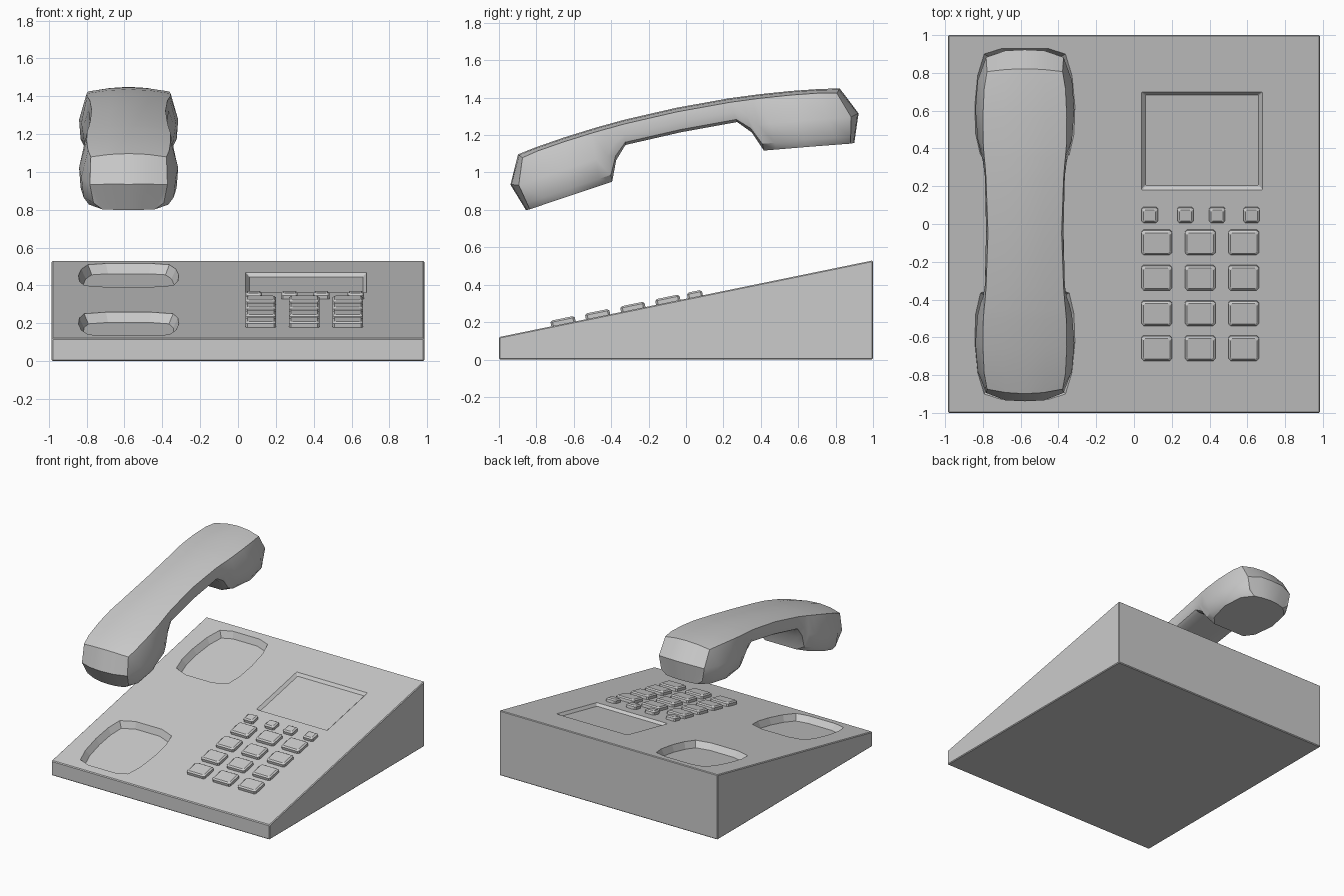
import bpy, bmesh, math
from mathutils import Vector

if "Cube" in bpy.data.objects:
    bpy.data.objects.remove(bpy.data.objects["Cube"])

SLOPE = math.atan(0.205)
COS = math.cos(SLOPE)


def make(name, bm, smooth=None):
    bmesh.ops.recalc_face_normals(bm, faces=bm.faces)
    me = bpy.data.meshes.new(name)
    bm.to_mesh(me)
    bm.free()
    ob = bpy.data.objects.new(name, me)
    bpy.context.collection.objects.link(ob)
    bpy.ops.object.select_all(action='DESELECT')
    ob.select_set(True)
    bpy.context.view_layer.objects.active = ob
    if smooth:
        bpy.ops.object.shade_smooth_by_angle(angle=math.radians(smooth))
    return ob


def on_deck(ob):
    ob.location = (0, 0, 0.325)
    ob.rotation_euler = (SLOPE, 0, 0)
    return ob


def prism(bm, cx, cy, outline, levels):
    """Stack copies of an outline at (height, inset) levels and close the ends."""
    hx = max(abs(p[0]) for p in outline)
    hy = max(abs(p[1]) for p in outline)
    rings = []
    for h, inset in levels:
        rings.append([bm.verts.new((cx + x * (hx - inset) / hx,
                                    (cy + y * (hy - inset) / hy) / COS, h))
                      for x, y in outline])
    n = len(outline)
    for a, b in zip(rings, rings[1:]):
        for i in range(n):
            j = (i + 1) % n
            bm.faces.new((a[i], a[j], b[j], b[i]))
    bm.faces.new(rings[0])
    bm.faces.new(rings[-1])


def rect(hx, hy, c):
    return [(hx - c, -hy), (hx, c - hy), (hx, hy - c), (hx - c, hy),
            (c - hx, hy), (-hx, hy - c), (-hx, c - hy), (c - hx, -hy)]


# Wedge body
bm = bmesh.new()
ends = []
for x in (-0.985, 0.985):
    ends.append([bm.verts.new((x, y, z)) for y, z in
                 ((-1, 0), (1, 0), (1, 0.53), (-1, 0.12))])
for i in range(4):
    j = (i + 1) % 4
    bm.faces.new((ends[0][i], ends[0][j], ends[1][j], ends[1][i]))
bm.faces.new(ends[0])
bm.faces.new(ends[1])
bmesh.ops.recalc_face_normals(bm, faces=bm.faces)
bmesh.ops.bevel(bm, geom=bm.edges[:], offset=0.006, segments=1, affect='EDGES')
body = make("base_body", bm)

# Handset cradles and display recess, cut from the sloping deck
bm = bmesh.new()
half = [(0.12, 0.305), (0.215, 0.275), (0.25, 0.16), (0.265, 0.0),
        (0.26, -0.15), (0.235, -0.26), (0.12, -0.3)]
for side in (-1, 1):
    pts = [(x, y * side) for x, y in half] + [(-x, y * side) for x, y in reversed(half)]
    prism(bm, -0.578, side * 0.625, pts, [(0.05, -0.025), (-0.05, 0.025)])
prism(bm, 0.36, 0.44, rect(0.32, 0.26, 0.004), [(0.02, -0.02), (-0.02, 0.02)])
cutter = on_deck(make("recess_cutter", bm))
cutter.hide_render = True
mod = body.modifiers.new("recesses", 'BOOLEAN')
mod.operation = 'DIFFERENCE'
mod.solver = 'EXACT'
mod.object = cutter
bpy.context.view_layer.update()
bpy.context.view_layer.objects.active = body
bpy.ops.object.modifier_apply(modifier=mod.name)
bpy.data.objects.remove(cutter)

# Keypad: 3 x 4 large keys and a row of four small ones
KEY_LEVELS = [(-0.01, 0), (0.021, 0), (0.03, 0.011)]
bm = bmesh.new()
for cx in (0.12, 0.35, 0.58):
    for cy in (-0.655, -0.47, -0.282, -0.095):
        prism(bm, cx, cy, rect(0.081, 0.065, 0.011), KEY_LEVELS)
on_deck(make("number_keys", bm))
bm = bmesh.new()
for cx in (0.083, 0.272, 0.44, 0.622):
    prism(bm, cx, 0.05, rect(0.043, 0.04, 0.009), KEY_LEVELS)
on_deck(make("function_keys", bm))

# Handset stations: top (s, h), bottom (s, h), half widths top / middle / bottom
stations = [
    (0.0, 0.070, 0.0, -0.063, 0.195, 0.205, 0.170),
    (0.29, 0.063, 0.305, -0.070, 0.205, 0.212, 0.175),
    (0.36, 0.058, 0.370, -0.140, 0.210, 0.222, 0.170),
    (0.41, 0.055, 0.414, -0.248, 0.215, 0.235, 0.140),
    (0.47, 0.050, 0.480, -0.256, 0.220, 0.250, 0.200),
    (0.62, 0.035, 0.640, -0.275, 0.222, 0.262, 0.235),
    (0.77, 0.015, 0.800, -0.295, 0.215, 0.250, 0.210),
    (0.878, -0.004, 0.896, -0.305, 0.200, 0.205, 0.140),
]
U = (-1, -0.5, 0, 0.5, 1)


def handset_ring(bm, st, sign):
    ts, th, bs, bh, wt, wm, wb = st
    end = st is stations[-1]
    pull = 0.02 if end else 0
    top = [Vector((wt * u, ts - pull * u * u, th - 0.022 * u * u)) for u in U]
    bot = [Vector((wb * u, bs - pull * u * u, bh)) for u in U]
    sides = {}
    for k in (-1, 1):
        i = 0 if k < 0 else 4
        m1 = top[i].lerp(bot[i], 0.5)
        m1.x = k * wm
        m2 = top[i].lerp(bot[i], 0.87)
        m2.x = k * (0.7 * wm + 0.3 * wb)
        if end:
            m1.y += 0.04
            m2.y += 0.01
        sides[k] = [m1, m2]
    ring = top + sides[1] + bot[::-1] + sides[-1][::-1]
    return [bm.verts.new((p.x, p.y * sign, p.z)) for p in ring]


bm = bmesh.new()
rings = [handset_ring(bm, s, -1) for s in reversed(stations[1:])]
rings += [handset_ring(bm, s, 1) for s in stations]
n = len(rings[0])
for a, b in zip(rings, rings[1:]):
    for i in range(n):
        j = (i + 1) % n
        bm.faces.new((a[i], a[j], b[j], b[i]))
# Rounded end faces folded along a central crease
for ring, sign in ((rings[0], -1), (rings[-1], 1)):
    top, bot = ring[:5], ring[7:12][::-1]
    row = [ring[13]] + [bm.verts.new((0.205 * u, sign * (0.95 - 0.02 * u * u), -0.155))
                        for u in U[1:4]] + [ring[5]]
    for i in range(4):
        bm.faces.new((top[i], top[i + 1], row[i + 1], row[i]))
        bm.faces.new((row[i], row[i + 1], bot[i + 1], bot[i]))
    bm.faces.new((row[0], bot[0], ring[12]))
    bm.faces.new((row[4], ring[6], bot[4]))
handset = make("handset", bm, 35)
handset.location = (-0.578, -0.039, 1.277)
handset.rotation_euler = (SLOPE, 0, 0)
